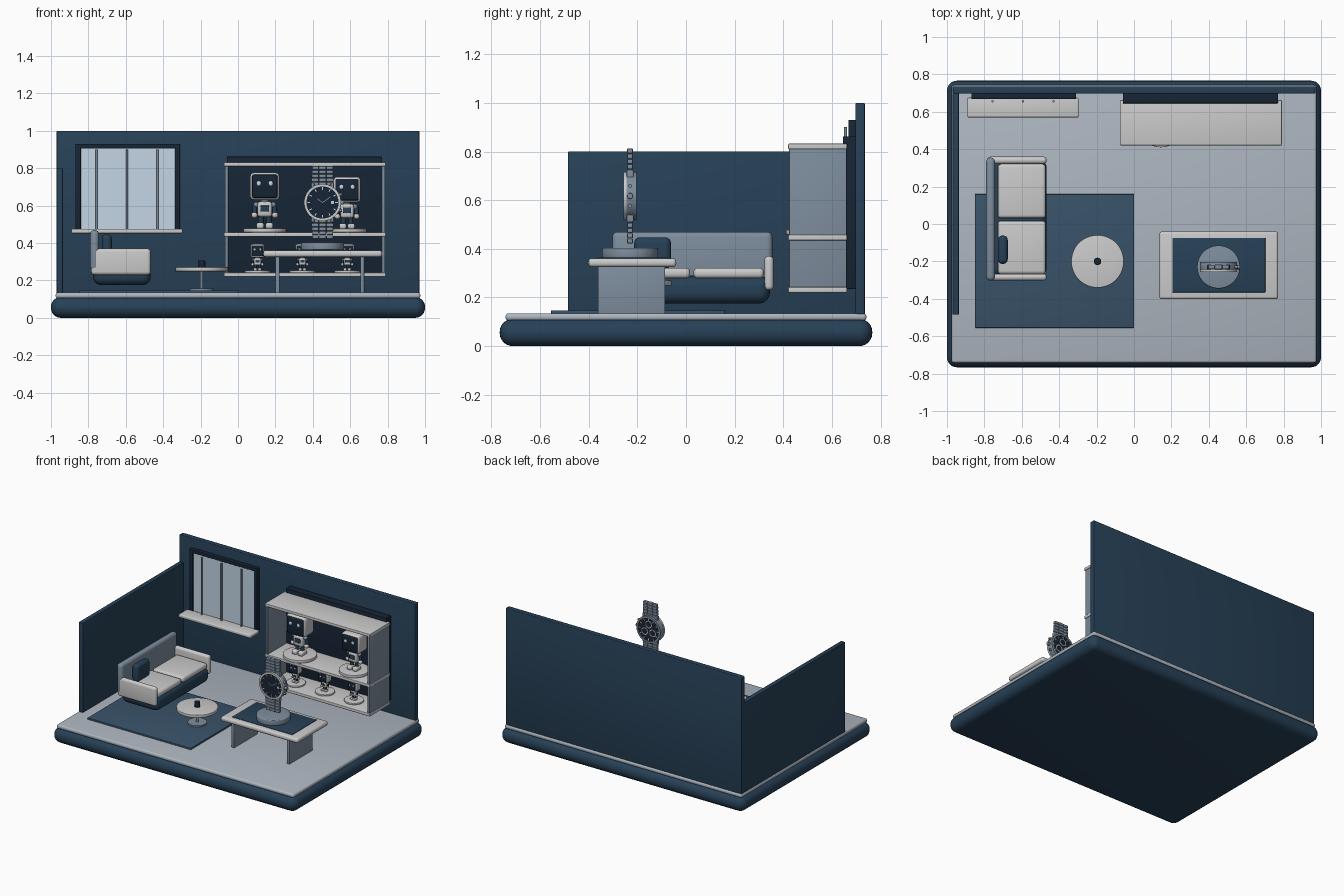
import bpy, bmesh
from math import sin, cos, tau, radians
from mathutils import Matrix, Vector

if "Cube" in bpy.data.objects:
    bpy.data.objects.remove(bpy.data.objects["Cube"])


def mat(name, rgb):
    m = bpy.data.materials.new(name)
    m.diffuse_color = (*rgb, 1)
    m.use_nodes = True
    m.node_tree.nodes["Principled BSDF"].inputs["Base Color"].default_value = m.diffuse_color
    return m


NAVY = mat("navy", (0.02, 0.052, 0.095))
DARK = mat("dark", (0.008, 0.018, 0.035))
RUG = mat("rug_blue", (0.04, 0.085, 0.14))
WHITE = mat("white", (0.78, 0.78, 0.78))
FLOOR = mat("floor_grey", (0.42, 0.47, 0.53))
STEEL = mat("steel", (0.21, 0.27, 0.34))
GLASS = mat("pane", (0.55, 0.67, 0.78))


def finish(name, bm, m):
    me = bpy.data.meshes.new(name)
    bm.to_mesh(me)
    bm.free()
    me.materials.append(m)
    me.shade_smooth()
    me.set_sharp_from_angle(angle=radians(35))
    ob = bpy.data.objects.new(name, me)
    bpy.context.collection.objects.link(ob)
    return ob


def box(name, x, y, z, m, r=0.003, seg=3):
    """Box from (min, max) pairs with rounded edges."""
    bm = bmesh.new()
    bmesh.ops.create_cube(bm, size=1)
    for v in bm.verts:
        v.co = Vector([(a + b) / 2 + c * (b - a) for (a, b), c in zip((x, y, z), v.co)])
    r = min([r] + [(b - a) * 0.49 for a, b in (x, y, z)])
    if r > 0:
        bmesh.ops.bevel(bm, geom=bm.edges[:], offset=r, segments=seg, profile=0.5, affect='EDGES')
    return finish(name, bm, m)


def cyl(name, c, rad, h, m, axis='Z', n=48, bevel=0.0):
    """Cylinder centred on c along an axis."""
    bm = bmesh.new()
    bmesh.ops.create_cone(bm, cap_ends=True, segments=n, radius1=rad, radius2=rad, depth=h)
    if bevel:
        rim = [e for e in bm.edges if abs(e.verts[0].co.z - e.verts[1].co.z) < 1e-6]
        bmesh.ops.bevel(bm, geom=rim, offset=bevel, segments=3, profile=0.5, affect='EDGES')
    rot = {'Z': Matrix(), 'Y': Matrix.Rotation(radians(90), 4, 'X'),
           'X': Matrix.Rotation(radians(90), 4, 'Y')}[axis]
    bm.transform(Matrix.Translation(c) @ rot)
    return finish(name, bm, m)


def ball(name, c, r, m):
    bm = bmesh.new()
    bmesh.ops.create_uvsphere(bm, u_segments=20, v_segments=12, radius=1)
    bm.transform(Matrix.Translation(c) @ Matrix.Diagonal((*r, 1)))
    return finish(name, bm, m)


def ring(name, c, r_out, r_in, h, m):
    """Flat ring facing along y, swept from a rectangular profile."""
    bm = bmesh.new()
    n = 48
    prof = [(r_in, -h / 2), (r_out, -h / 2), (r_out, h / 2), (r_in, h / 2)]
    loops = [[bm.verts.new((c[0] + r * cos(tau * i / n), c[1] + y, c[2] + r * sin(tau * i / n)))
              for r, y in prof] for i in range(n)]
    for i in range(n):
        a, b = loops[i], loops[(i + 1) % n]
        for j in range(4):
            k = (j + 1) % 4
            bm.faces.new((a[j], a[k], b[k], b[j]))
    bmesh.ops.recalc_face_normals(bm, faces=bm.faces[:])
    return finish(name, bm, m)


# Room shell
box("base", (-1, 1), (-.766, .766), (0, .112), NAVY, .053, 6)
box("floor", (-.975, .975), (-.742, .742), (.105, .135), FLOOR, .012)
box("back_wall", (-.97, .97), (.697, .735), (.13, 1.0), NAVY, .005)
box("left_wall", (-.97, -.936), (-.485, .70), (.13, .80), NAVY, .004)
box("rug", (-.85, 0), (-.555, .16), (.13, .147), RUG, .003)

# Window
for n, x in (("left", (-.87, -.84)), ("right", (-.337, -.31))):
    box("window_jamb_" + n, x, (.668, .70), (.46, .93), DARK, .004)
box("window_head", (-.87, -.31), (.668, .70), (.905, .93), DARK, .004)
box("window_pane", (-.845, -.332), (.674, .70), (.47, .91), GLASS, 0)
box("window_sill", (-.89, -.297), (.57, .675), (.452, .476), WHITE, .006)
for i in range(3):
    cyl(f"window_bar_{i}", (-.757 + .163 * i, .656, .685), .006, .43, STEEL, n=12)

# Wall cabinet
CX = (-.075, .79)
box("cabinet_back", (-.06, .77), (.645, .70), (.235, .862), DARK, .004)
for n, z in (("bottom", .22), ("middle", .435), ("top", .81)):
    box("shelf_" + n, CX, (.42, .662), (z, z + .022), WHITE, .004)
for n, x in (("left", (-.07, -.052)), ("right", (.768, .786))):
    box("cabinet_side_" + n, x, (.424, .66), (.225, .825), STEEL, .003)


def figure(tag, x, y, z, s, rd):
    """Toy robot on a round stand, s = 1 is the large size."""
    cyl(tag + "_stand", (x, y, z + .009 * s + .002), rd, .018 * s + .004, WHITE, bevel=.003)
    z += .02 * s

    def part(n, px, py, pz, m, r):
        box(f"{tag}_{n}", *[tuple(o + s * v for v in p) for o, p in ((x, px), (y, py), (z, pz))], m, r * s)
    part("head", (-.081, .081), (-.062, .062), (.158, .310), WHITE, .022)
    part("face", (-.069, .069), (-.068, -.05), (.171, .298), DARK, .008)
    part("torso", (-.040, .040), (-.032, .032), (.066, .150), WHITE, .015)
    part("chest", (-.024, .024), (-.036, -.02), (.095, .128), NAVY, .004)
    cyl(tag + "_neck", (x, y, z + .154 * s), .022 * s, .02 * s, STEEL, n=20)
    for k, n in ((-1, "left"), (1, "right")):
        ball(f"{tag}_eye_{n}", (x + k * .033 * s, y - .068 * s, z + .25 * s), (.013 * s, .006 * s, .014 * s), GLASS)
        ball(f"{tag}_shoulder_{n}", (x + k * .047 * s, y, z + .132 * s), (.016 * s,) * 3, STEEL)
        cyl(f"{tag}_arm_{n}", (x + k * .055 * s, y, z + .105 * s), .012 * s, .05 * s, NAVY, n=16)
        ball(f"{tag}_hand_{n}", (x + k * .057 * s, y - .004 * s, z + .075 * s), (.017 * s,) * 3, WHITE)
        cyl(f"{tag}_leg_{n}", (x + k * .022 * s, y, z + .052 * s), .014 * s, .05 * s, NAVY, n=16)
        c = k * .025
        part("foot_" + n, (c - .021, c + .021), (-.042, .026), (0, .034), WHITE, .012)


figure("big_robot", .143, .525, .457, .97, .115)
figure("medium_robot", .583, .535, .457, .90, .105)
for i in range(3):
    figure(f"small_robot_{i}", .104 + .24 * i, .53, .242, .46, .068)

# Sofa
box("sofa_base", (-.775, -.467), (-.28, .345), (.175, .29), NAVY, .045, 5)
box("sofa_back", (-.79, -.743), (-.303, .355), (.25, .47), STEEL, .022, 4)
for n, y in (("front", (-.302, -.266)), ("rear", (.322, .36))):
    box("sofa_arm_" + n, (-.785, -.467), y, (.23, .37), WHITE, .017, 4)
for n, y in (("front", (-.268, .017)), ("rear", (.031, .32))):
    box("seat_cushion_" + n, (-.728, -.472), y, (.278, .322), WHITE, .018, 4)
box("pillow", (-.728, -.675), (-.213, -.062), (.318, .447), NAVY, .023, 5)

# Round side table with cup
cyl("side_table_top", (-.195, -.2, .26), .141, .022, WHITE, bevel=.004, n=64)
cyl("side_table_stem", (-.195, -.2, .2), .009, .11, STEEL, n=20)
cyl("side_table_foot", (-.195, -.2, .152), .065, .01, STEEL)
cyl("cup", (-.195, -.2, .288), .02, .04, DARK, n=24, bevel=.003)

# Display table
box("display_top", (.135, .771), (-.402, -.04), (.325, .361), WHITE, .015, 4)
box("display_inlay", (.205, .702), (-.365, -.075), (.345, .3645), NAVY, .002)
for n, x in (("left", (.2, .222)), ("right", (.654, .676))):
    box("display_leg_" + n, x, (-.362, -.086), (.13, .33), STEEL, .003)
cyl("watch_stand", (.452, -.23, .383), .115, .042, STEEL, bevel=.006, n=64)

# Large wristwatch, upright on its stand
WX, WY, WZ = .452, -.23, .617
cyl("watch_case", (WX, WY, WZ), .099, .036, STEEL, 'Y', 64, .005)
for n, k in (("front", -1), ("back", 1)):
    ring("bezel_" + n, (WX, WY + k * .021, WZ), .099, .086, .012, WHITE if k < 0 else STEEL)
    cyl("dial_" + n, (WX, WY + k * .018, WZ), .088, .006, DARK, 'Y', 64)
    for i in range(12):
        bm = bmesh.new()
        bmesh.ops.create_cube(bm, size=1)
        bm.transform(Matrix.Translation((WX, WY + k * .022, WZ)) @ Matrix.Rotation(tau * i / 12, 4, 'Y')
                     @ Matrix.Translation((0, 0, .074)) @ Matrix.Diagonal((.005, .005, .015, 1)))
        finish(f"hour_mark_{n}_{i}", bm, WHITE)
for i in range(3):
    a = tau * (i / 3 + .25)
    ring(f"small_dial_{i}", (WX + .038 * cos(a), WY + .022, WZ + .038 * sin(a)), .027, .021, .005, WHITE)
box("date_window", (WX + .045, WX + .062), (WY - .023, WY - .019), (WZ - .008, WZ + .008), WHITE, .001)
for n, a, l in (("hour", -55, .035), ("minute", 55, .052)):
    bm = bmesh.new()
    bmesh.ops.create_cube(bm, size=1)
    bm.transform(Matrix.Translation((WX, WY - .024, WZ)) @ Matrix.Rotation(radians(a), 4, 'Y')
                 @ Matrix.Translation((0, 0, l / 2)) @ Matrix.Diagonal((.004, .003, l, 1)))
    finish(n + "_hand", bm, STEEL)
cyl("crown", (WX + .106, WY, WZ), .012, .02, STEEL, 'X', 20, .002)
for n, k in (("upper", 1), ("lower", -1)):
    cyl("button_" + n, (WX + .094, WY, WZ + k * .042), .008, .018, STEEL, 'X', 16)
# Linked bracelet above and below the case
for n, k in (("upper", 1), ("lower", -1)):
    for sx in (-1, 1):
        cx = WX + sx * .052
        box(f"lug_{n}_{sx}", (cx - .009, cx + .009), (WY - .014, WY + .014),
            tuple(sorted((WZ + k * .07, WZ + k * .106))), STEEL, .004)
    for i in range(5):
        z, w = WZ + k * (.099 + .0215 * i), .060 - .001 * i
        for j, (a, b) in enumerate(((-1, -.36), (-.34, .34), (.36, 1))):
            d = .013 if j == 1 else .011
            box(f"link_{n}_{i}_{j}", (WX + a * w, WX + b * w), (WY - d, WY + d),
                (z - .0098, z + .0098), STEEL, .004, 2)
